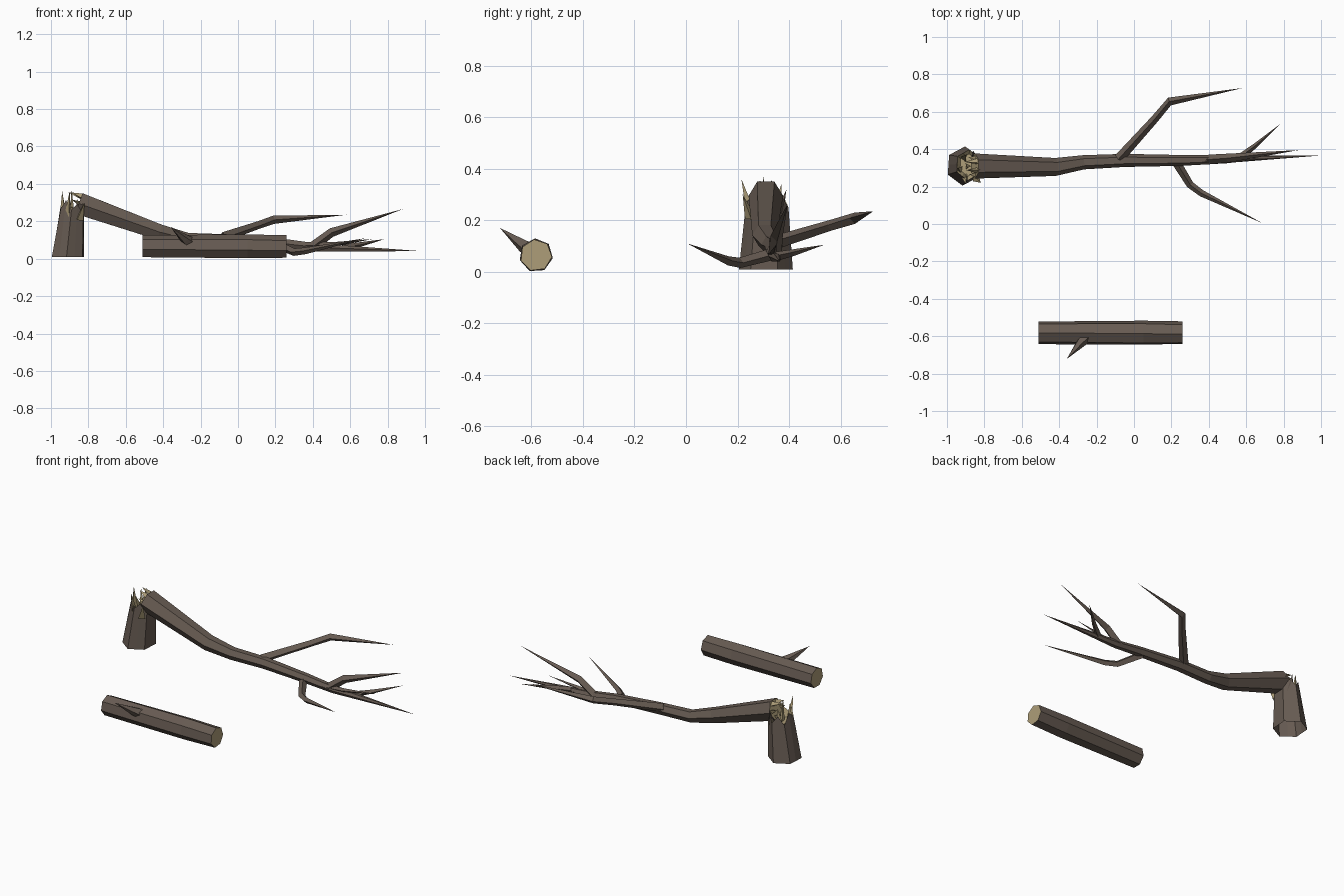
import bpy, bmesh, math, random
from mathutils import Vector

random.seed(4)
if "Cube" in bpy.data.objects:
    bpy.data.objects.remove(bpy.data.objects["Cube"])


def material(name, rgb):
    m = bpy.data.materials.new(name)
    m.use_nodes = True
    m.diffuse_color = (*rgb, 1)
    m.node_tree.nodes["Principled BSDF"].inputs["Base Color"].default_value = (*rgb, 1)
    return m


MATS = [material("bark", (0.135, 0.105, 0.085)),
        material("fresh wood", (0.42, 0.34, 0.19))]


def finish(name, bm):
    mesh = bpy.data.meshes.new(name)
    bm.to_mesh(mesh)
    bm.free()
    for m in MATS:
        mesh.materials.append(m)
    obj = bpy.data.objects.new(name, mesh)
    bpy.context.collection.objects.link(obj)
    return obj


def ring(bm, centre, direction, radius, sides, turn):
    # Circle of vertices square to the direction
    d = direction.normalized()
    ref = Vector((0, 0, 1)) if abs(d.z) < 0.9 else Vector((1, 0, 0))
    u = ref.cross(d).normalized()
    v = d.cross(u)
    angles = [turn + math.tau * i / sides for i in range(sides)]
    return [bm.verts.new(centre + radius * (math.cos(a) * u + math.sin(a) * v))
            for a in angles]


def bridge(bm, a, b, mat=0):
    n = len(a)
    for i in range(n):
        j = (i + 1) % n
        bm.faces.new((a[i], a[j], b[j], b[i])).material_index = mat


def limb(name, points, radii, sides=4, turn=0.0, twist=0.0, caps=()):
    # Tapering tube through the points; zero radius closes to a tip
    bm = bmesh.new()
    pts = [Vector(p) for p in points]
    rings = []
    for i, (p, r) in enumerate(zip(pts, radii)):
        d = pts[min(i + 1, len(pts) - 1)] - pts[max(i - 1, 0)]
        if r > 0:
            rings.append(ring(bm, p, d, r, sides, turn + twist * i))
        else:
            tip = bm.verts.new(p)
            for k in range(sides):
                bm.faces.new((rings[-1][k], rings[-1][(k + 1) % sides], tip))
    for a, b in zip(rings, rings[1:]):
        bridge(bm, a, b)
    if "start" in caps:
        bm.faces.new(rings[0][::-1]).material_index = 1
    if "end" in caps:
        bm.faces.new(rings[-1]).material_index = 1
    return finish(name, bm)


def splinter(bm, base, tip, width, mat):
    # Slim three-sided shard
    base, tip = Vector(base), Vector(tip)
    r = ring(bm, base, tip - base, width, 3, random.uniform(0, 2))
    t = bm.verts.new(tip)
    for k in range(3):
        bm.faces.new((r[k], r[(k + 1) % 3], t)).material_index = mat
    bm.faces.new(r[::-1]).material_index = mat


# Stump: leaning six-sided shell with a jagged rim and a wood core
bm = bmesh.new()
SIDES = 12
base, rim, inner = [], [], []
for i in range(SIDES):
    a = math.tau * i / SIDES + 0.45
    flat = 1.0 if i % 2 == 0 else math.cos(math.pi / 6)
    c, s = flat * math.cos(a), flat * math.sin(a)
    base.append(bm.verts.new((-0.91 + 0.095 * c, 0.31 + 0.105 * s, 0.008)))
    height = 0.25 + (0.05 if i % 2 else 0.0) + random.uniform(-0.015, 0.02)
    if c > 0.5:
        height = 0.23
    rim.append(bm.verts.new((-0.885 + 0.07 * c, 0.315 + 0.083 * s, height)))
    inner.append(bm.verts.new((-0.885 + 0.05 * c, 0.315 + 0.06 * s, 0.235)))
bridge(bm, base, rim)
bridge(bm, rim, inner, 1)
bm.faces.new(inner).material_index = 1
finish("stump", bm)

# Torn splinters around the break
bm = bmesh.new()
for bx, by, tx, ty, tz, w, mat in [
        (-0.93, 0.29, -0.94, 0.30, 0.36, 0.026, 1),
        (-0.91, 0.26, -0.90, 0.215, 0.36, 0.024, 1),
        (-0.91, 0.35, -0.90, 0.37, 0.34, 0.026, 1),
        (-0.86, 0.36, -0.86, 0.39, 0.32, 0.022, 0),
        (-0.89, 0.31, -0.89, 0.30, 0.37, 0.020, 1),
        (-0.85, 0.25, -0.82, 0.22, 0.30, 0.024, 1)]:
    splinter(bm, (bx, by, 0.21), (tx, ty, tz), w, mat)
for i in range(6):
    a = math.tau * i / 6
    y, z = 0.31 + 0.045 * math.cos(a), 0.29 + 0.045 * math.sin(a)
    splinter(bm, (-0.83, y, z), (-0.90 + random.uniform(-0.02, 0.02), y, z + 0.025),
             0.02, 1)
finish("splinters", bm)

# Fallen trunk, bent where it meets the ground
limb("fallen_trunk",
     [(-0.85, 0.31, 0.295), (-0.42, 0.305, 0.142), (-0.27, 0.33, 0.105),
      (-0.05, 0.34, 0.10), (0.25, 0.34, 0.08), (0.43, 0.345, 0.06),
      (0.985, 0.365, 0.04)],
     [0.067, 0.048, 0.038, 0.035, 0.029, 0.024, 0], sides=6, caps=("start",))

# Side branches
limb("back_branch",
     [(-0.08, 0.35, 0.115), (0.11, 0.56, 0.18), (0.19, 0.655, 0.208),
      (0.58, 0.727, 0.235)], [0.027, 0.021, 0.022, 0])
limb("front_branch",
     [(0.22, 0.34, 0.07), (0.30, 0.21, 0.035), (0.36, 0.165, 0.042),
      (0.685, 0.005, 0.11)], [0.024, 0.02, 0.018, 0])
limb("upper_twig",
     [(0.40, 0.345, 0.065), (0.50, 0.352, 0.14), (0.88, 0.395, 0.265)],
     [0.026, 0.024, 0])
limb("outer_twig", [(0.56, 0.352, 0.06), (0.65, 0.42, 0.075), (0.785, 0.537, 0.105)],
     [0.018, 0.013, 0])
limb("small_twig", [(0.36, 0.335, 0.07), (0.50, 0.338, 0.075), (0.72, 0.35, 0.105)],
     [0.018, 0.013, 0])

# Cut log with pale ends and a broken stub
limb("log", [(-0.51, -0.582, 0.064), (0.05, -0.582, 0.064), (0.26, -0.582, 0.064)],
     [0.062, 0.066, 0.062], sides=7, turn=math.pi / 2, twist=0.06,
     caps=("start", "end"))
limb("log_stub", [(-0.24, -0.59, 0.075), (-0.285, -0.635, 0.105), (-0.36, -0.722, 0.17)],
     [0.036, 0.026, 0], sides=5)
